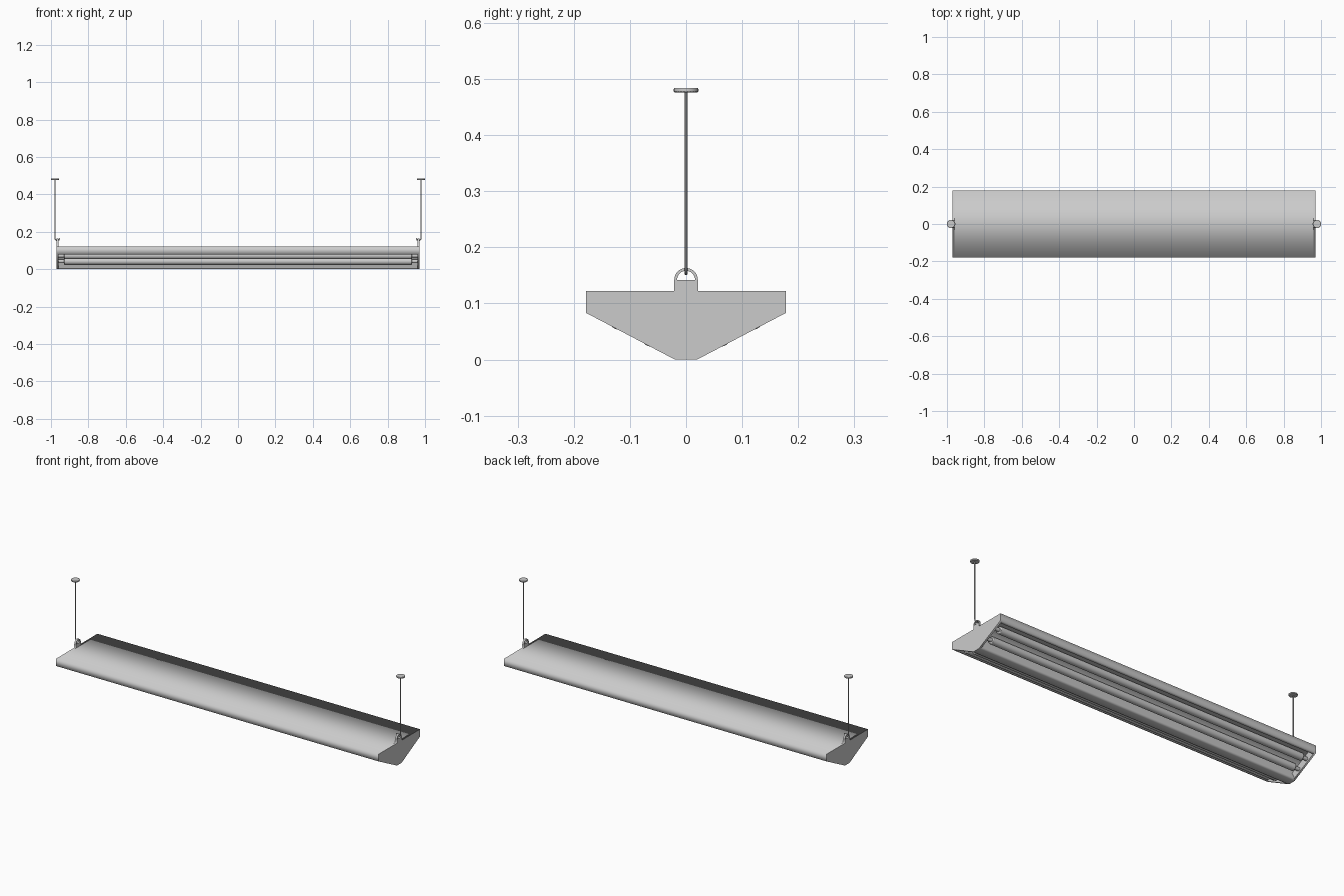
import bpy, bmesh, math
from mathutils import Vector, Matrix

if "Cube" in bpy.data.objects:
    bpy.data.objects.remove(bpy.data.objects["Cube"])

HALF = 0.97      # half length of the housing
PLATE = 0.010    # end plate thickness
D = Vector((0.158, 0.083)).normalized()   # direction up the sloped side (y, z)
N = Vector((-D.y, D.x))                   # direction into the housing


def slope(s, depth):
    """Point in (y, z): s along the sloped side, depth into the housing."""
    return Vector((0.02, 0.0)) + D * s + N * depth


def outline_object(name, loops, x0, x1):
    """Extrude closed (y, z) outlines (holes allowed) from x0 to x1."""
    cu = bpy.data.curves.new(name, 'CURVE')
    cu.dimensions = '2D'
    cu.fill_mode = 'BOTH'
    cu.extrude = abs(x1 - x0) / 2
    for pts in loops:
        sp = cu.splines.new('POLY')
        sp.points.add(len(pts) - 1)
        for p, (y, z) in zip(sp.points, pts):
            p.co = (y, z, 0, 1)
        sp.use_cyclic_u = True
    ob = bpy.data.objects.new(name, cu)
    bpy.context.collection.objects.link(ob)
    # local x, y, z -> world y, z, x
    ob.matrix_world = Matrix(((0, 0, 1, (x0 + x1) / 2), (1, 0, 0, 0),
                              (0, 1, 0, 0), (0, 0, 0, 1)))
    activate(ob)
    bpy.ops.object.convert(target='MESH')
    return bpy.context.object


def activate(ob):
    bpy.ops.object.select_all(action='DESELECT')
    ob.select_set(True)
    bpy.context.view_layer.objects.active = ob


def cylinder(name, loc, r, length, along_x=False, verts=24, bevel=0):
    bpy.ops.mesh.primitive_cylinder_add(
        vertices=verts, radius=r, depth=length, location=loc,
        rotation=(0, math.pi / 2 if along_x else 0, 0))
    ob = bpy.context.object
    ob.name = name
    if bevel:
        m = ob.modifiers.new("Bevel", 'BEVEL')
        m.width, m.segments = bevel, 2
    bpy.ops.object.shade_smooth_by_angle()
    return ob


def mirrored(half):
    """Complete a right-hand outline with its mirror image in y."""
    return list(half) + [(-y, z) for y, z in reversed(half)]


# Housing with a recessed trough on each sloped side
trough = [slope(0.014, 0), slope(0.014, 0.040), slope(0.158, 0.040),
          slope(0.166, 0)]
body_half = [(0.02, 0)] + [tuple(p) for p in trough] + [(0.178, 0.083), (0.178, 0.122)]
outline_object("housing", [mirrored(body_half)], -HALF + PLATE, HALF - PLATE)


def arc(r, zc, n=16):
    return [(r * math.cos(math.pi * i / n), zc + r * math.sin(math.pi * i / n))
            for i in range(n + 1)]


# End plates with a hanging eye
base = [(0.02, 0), (0.178, 0.083), (0.178, 0.122), (0.021, 0.122)]
outer = base + arc(0.021, 0.142) + [(-y, z) for y, z in reversed(base)]
eye = arc(0.016, 0.142)
for side, tag in ((-1, "left"), (1, "right")):
    outline_object(tag + "_end_plate", [outer, eye],
                   *sorted((side * HALF, side * (HALF - PLATE))))

# Lamp tubes, end caps and sockets
for sy, tag in ((-1, "front"), (1, "back")):
    for i, s in enumerate((0.056, 0.121)):
        y, z = slope(s, 0.018)
        cylinder(f"{tag}_lamp_tube_{i + 1}", (0, sy * y, z), 0.019, 1.86, True, 32, 0.003)
        for sx in (-1, 1):
            cylinder(f"{tag}_lamp_socket_{i + 1}", (sx * 0.946, sy * y, z),
                     0.010, 0.034, True, 16)

# Suspension rods ending in hooks, and ceiling discs
for sx, tag in ((-1, "left"), (1, "right")):
    cu = bpy.data.curves.new(tag + "_rod", 'CURVE')
    cu.dimensions = '3D'
    cu.bevel_depth = 0.003
    cu.bevel_resolution = 2
    cu.use_fill_caps = True
    path = [(0.978, 0.48)]
    path += [(0.966 + 0.012 * math.cos(a), 0.165 + 0.012 * math.sin(a))
             for a in (-math.pi * k / 8 for k in range(9))]
    sp = cu.splines.new('POLY')
    sp.points.add(len(path) - 1)
    for p, (x, z) in zip(sp.points, path):
        p.co = (sx * x, 0, z, 1)
    rod = bpy.data.objects.new(tag + "_rod", cu)
    bpy.context.collection.objects.link(rod)
    activate(rod)
    bpy.ops.object.convert(target='MESH')
    bpy.ops.object.shade_smooth_by_angle()
    cylinder(tag + "_ceiling_disc", (sx * 0.978, 0, 0.48), 0.022, 0.008, False, 24, 0.002)
